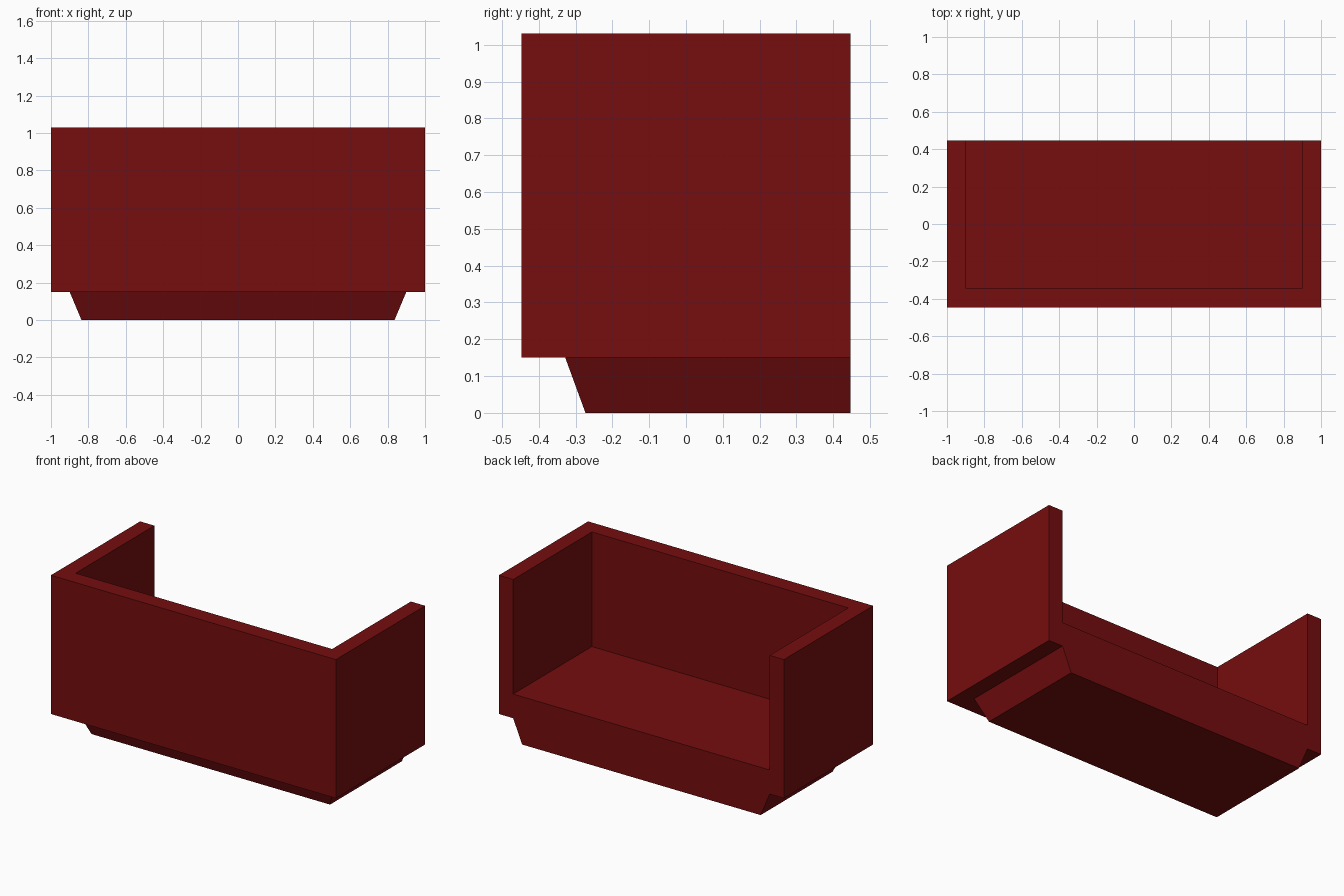
import bpy
import bmesh

cube = bpy.data.objects.get("Cube")
if cube:
    bpy.data.objects.remove(cube, do_unlink=True)

red = bpy.data.materials.new("dark_red")
red.use_nodes = True
color = (0.18, 0.004, 0.0045, 1)
red.diffuse_color = color
red.node_tree.nodes["Principled BSDF"].inputs["Base Color"].default_value = color

# Main dimensions
half_w, half_d = 1.0, 0.447
inner_x, inner_y = 0.9, -0.342
underside, floor_z, top = 0.15, 0.303, 1.03


def loft(name, lower, upper, z0, z1):
    """Closed solid between two outlines of equal length."""
    bm = bmesh.new()
    a = [bm.verts.new((x, y, z0)) for x, y in lower]
    b = [bm.verts.new((x, y, z1)) for x, y in upper]
    bm.faces.new(a[::-1])
    bm.faces.new(b)
    for i in range(len(a)):
        j = (i + 1) % len(a)
        bm.faces.new((a[i], a[j], b[j], b[i]))
    bmesh.ops.recalc_face_normals(bm, faces=bm.faces)
    mesh = bpy.data.meshes.new(name)
    bm.to_mesh(mesh)
    bm.free()
    mesh.materials.append(red)
    obj = bpy.data.objects.new(name, mesh)
    bpy.context.collection.objects.link(obj)
    return obj


def rect(half_x, front):
    return [(-half_x, front), (half_x, front), (half_x, half_d), (-half_x, half_d)]


# U-shaped parapet, open at the back
parapet = [(-half_w, -half_d), (half_w, -half_d), (half_w, half_d), (inner_x, half_d),
           (inner_x, inner_y), (-inner_x, inner_y), (-inner_x, half_d), (-half_w, half_d)]
loft("parapet_wall", parapet, parapet, underside, top)

# Floor slab between the walls
slab = rect(inner_x, inner_y)
loft("floor_slab", slab, slab, underside, floor_z)

# Tapered support, flush with the back
loft("tapered_base", rect(0.837, -0.273), rect(inner_x, -0.328), 0, underside)
